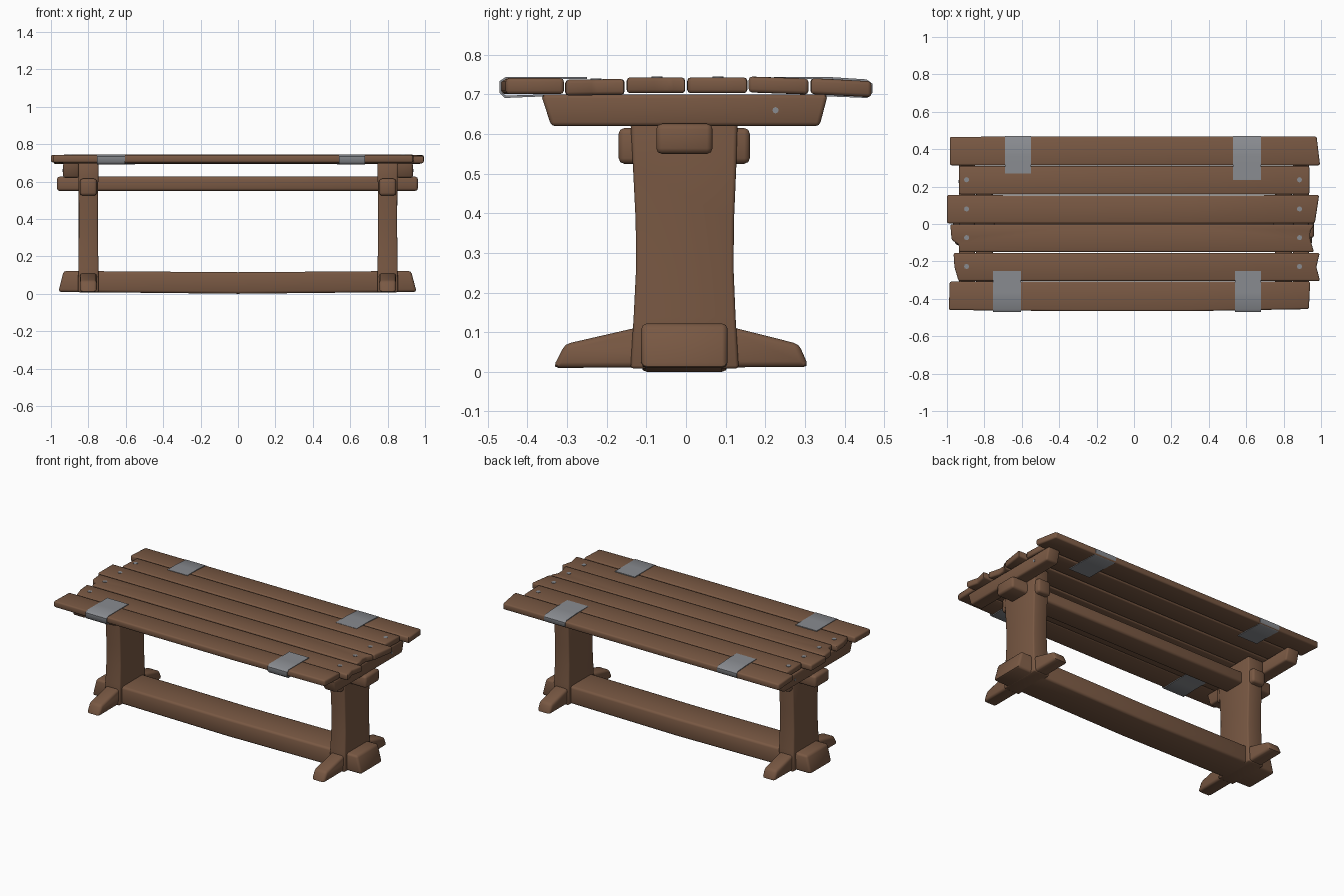
import bpy, bmesh, math
from mathutils import Vector

if "Cube" in bpy.data.objects:
    bpy.data.objects.remove(bpy.data.objects["Cube"])


def material(name, rgb):
    m = bpy.data.materials.new(name)
    m.diffuse_color = (*rgb, 1)
    m.use_nodes = True
    m.node_tree.nodes["Principled BSDF"].inputs["Base Color"].default_value = m.diffuse_color
    return m


WOOD = material("brown wood", (0.19, 0.098, 0.056))
METAL = material("grey metal", (0.25, 0.26, 0.28))


def prism(name, outline, axis, lo, hi, mat, bevel=0.0, shape=None):
    """Extrude a 2D outline along an axis, adjust it, round its edges."""
    def place(a, b, h):
        return {'X': Vector((h, a, b)), 'Y': Vector((a, h, b)),
                'Z': Vector((a, b, h))}[axis]
    bm = bmesh.new()
    rings = [[bm.verts.new(place(a, b, h)) for a, b in outline] for h in (lo, hi)]
    n = len(outline)
    bm.faces.new(rings[0])
    bm.faces.new(rings[1])
    for i in range(n):
        j = (i + 1) % n
        bm.faces.new((rings[0][i], rings[0][j], rings[1][j], rings[1][i]))
    bmesh.ops.recalc_face_normals(bm, faces=bm.faces)
    if shape:
        for v in bm.verts:
            v.co = shape(v.co)
    if bevel:
        edges = [e for e in bm.edges if e.calc_face_angle() > 0.35]
        bmesh.ops.bevel(bm, geom=edges, offset=bevel, segments=2, profile=0.5,
                        affect='EDGES', clamp_overlap=True)
    bmesh.ops.recalc_face_normals(bm, faces=bm.faces)
    for f in bm.faces:
        f.smooth = True
    me = bpy.data.meshes.new(name)
    bm.to_mesh(me)
    bm.free()
    me.set_sharp_from_angle(angle=math.radians(48))
    me.materials.append(mat)
    ob = bpy.data.objects.new(name, me)
    bpy.context.collection.objects.link(ob)
    return ob


def rect(a0, a1, b0, b1):
    return [(a0, b0), (a1, b0), (a1, b1), (a0, b1)]


def ring(a, b, r, n=8):
    return [(a + r * math.cos(2 * math.pi * i / n),
             b + r * math.sin(2 * math.pi * i / n)) for i in range(n)]


# Tabletop planks: y range, top height at both sides, left end, right end
planks = [
    (-0.466, -0.308, 0.741, 0.741, [(-0.985, -0.308), (-0.99, -0.46)],
     [(0.935, -0.455), (0.942, -0.308)]),
    (-0.305, -0.155, 0.737, 0.739, [(-0.965, -0.155), (-0.96, -0.23), (-0.938, -0.305)],
     [(0.995, -0.305), (0.975, -0.23), (0.993, -0.155)]),
    (-0.150, -0.002, 0.743, 0.743,
     [(-0.982, -0.002), (-0.975, -0.085), (-0.937, -0.11), (-0.935, -0.150)],
     [(0.962, -0.150), (0.942, -0.08), (0.942, -0.04), (0.965, -0.002)]),
    (0.003, 0.152, 0.743, 0.743, [(-1.0, 0.155), (-1.0, 0.004)],
     [(0.967, 0.004), (0.99, 0.155)]),
    (0.158, 0.309, 0.745, 0.740, [(-0.935, 0.309), (-0.935, 0.158)],
     [(0.938, 0.158), (0.938, 0.309)]),
    (0.314, 0.468, 0.741, 0.733, [(-0.985, 0.466), (-0.985, 0.314)],
     [(0.995, 0.314), (0.976, 0.468)]),
]
for k, (y0, y1, z0, z1, left, right) in enumerate(planks):
    mid = [(0.3, y0), (-0.3, y0)]
    outline = left + [mid[1], mid[0]] + right + [(0.3, y1), (-0.3, y1)]

    def tilt(c, y0=y0, y1=y1, z0=z0, z1=z1):
        t = (c.y - y0) / (y1 - y0)
        return Vector((c.x, c.y, c.z + z0 + (z1 - z0) * t))
    prism(f"plank_{k + 1}", outline, 'Z', -0.04, 0, WOOD, 0.009, tilt)
    # Nail heads on the four inner planks
    if 0 < k < 5:
        y, z = (y0 + y1) / 2 + 0.003, (z0 + z1) / 2
        for x in (-0.895, 0.885):
            prism(f"nail_{k}", ring(x, y, 0.014), 'Z', z - 0.01, z + 0.002, METAL)

# Bent metal straps wrapping the long edges of the top
for x0, x1, s, inner, top in ((-0.69, -0.55, 1, 0.27, 0.735), (0.53, 0.68, 1, 0.235, 0.735),
                              (-0.755, -0.605, -1, 0.25, 0.741), (0.54, 0.68, -1, 0.25, 0.741)):
    t = 0.005
    hi, lo = 0.744, 0.695
    outer = [(inner, hi), (0.36, hi), (0.455, top + 0.003), (0.471, top - 0.008),
             (0.471, 0.704), (0.458, lo - 0.004), (0.36, lo), (inner, lo)]
    inside = [(inner, lo + t), (0.36, lo + t), (0.455, lo + t - 0.003), (0.466, 0.706),
              (0.466, top - 0.01), (0.453, top - 0.002), (0.36, hi - t), (inner, hi - t)]
    prism("metal_strap", [(s * y, z) for y, z in outer + inside], 'X', x0, x1, METAL)

# Trestles at both ends
leg = [(-0.14, 0.008), (-0.132, 0.14), (-0.126, 0.26), (-0.127, 0.38), (-0.134, 0.52),
       (-0.14, 0.63), (-0.14, 0.70), (0.13, 0.70), (0.13, 0.63), (0.127, 0.52),
       (0.121, 0.38), (0.12, 0.26), (0.125, 0.14), (0.133, 0.008)]
foot = [(-0.336, 0.01), (-0.305, 0.07), (-0.135, 0.109), (0.13, 0.109),
        (0.285, 0.07), (0.31, 0.012)]
support = [(-0.34, 0.62), (0.337, 0.62), (0.358, 0.70), (-0.366, 0.70)]
for s in (-1, 1):
    side = "left" if s < 0 else "right"

    def slim(c, s=s):
        w = 0.05 + 0.005 * min(1, abs(c.z - 0.4) / 0.35)
        return Vector((s * 0.8 + (w if c.x > s * 0.8 else -w), c.y, c.z))
    prism(side + "_leg", leg, 'X', s * 0.8 - 0.055, s * 0.8 + 0.055, WOOD, 0.008, slim)
    prism(side + "_foot", foot, 'X', s * 0.8 - 0.045, s * 0.8 + 0.045, WOOD, 0.014)
    prism(side + "_tie_block", rect(-0.17, 0.161, 0.525, 0.615), 'X',
          s * 0.8 - 0.045, s * 0.8 + 0.045, WOOD, 0.014)
    a, b = sorted((s * 0.85, s * 0.935))
    prism(side + "_top_support", support, 'X', a, b, WOOD, 0.01)
    a, b = sorted((s * 0.92, s * 0.937))
    prism(side + "_support_nail", ring(0.226, 0.66, 0.008), 'X', a, b, METAL)

# Long stretchers between the trestles
prism("upper_stretcher", rect(-0.968, 0.962, 0.55, 0.626), 'Y', -0.075, 0.067, WOOD, 0.014)
prism("lower_stretcher", [(-0.96, 0.01), (0, 0.0), (0.955, 0.01), (0.925, 0.122),
                          (0, 0.115), (-0.932, 0.122)], 'Y', -0.113, 0.105, WOOD, 0.014)
